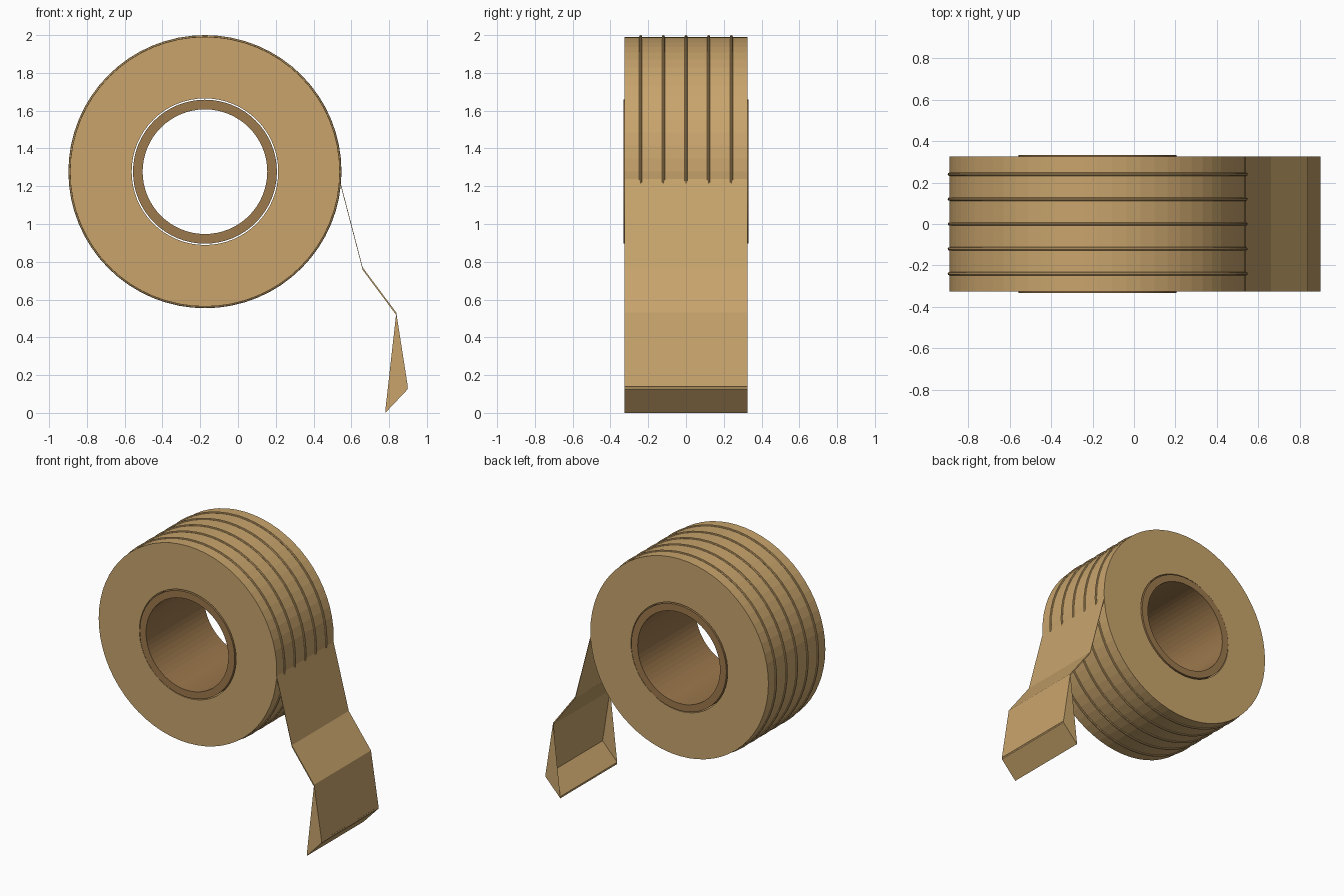
import bpy, bmesh, math
from mathutils import Matrix

if "Cube" in bpy.data.objects:
    bpy.data.objects.remove(bpy.data.objects["Cube"])

CENTRE = (-0.175, 0, 1.277)
SIDES = 64
HALF_WIDTH = 0.326


def make_material(name, srgb):
    colour = [((c / 255 + 0.055) / 1.055) ** 2.4 for c in srgb] + [1]
    mat = bpy.data.materials.new(name)
    mat.use_nodes = True
    mat.diffuse_color = colour
    mat.node_tree.nodes["Principled BSDF"].inputs["Base Color"].default_value = colour
    return mat


tan = make_material("tape tan", (200, 164, 108))
brown = make_material("core brown", (156, 120, 76))


def finish(bm, name, mat, location=(0, 0, 0)):
    bmesh.ops.recalc_face_normals(bm, faces=bm.faces)
    mesh = bpy.data.meshes.new(name)
    bm.to_mesh(mesh)
    bm.free()
    mesh.materials.append(mat)
    obj = bpy.data.objects.new(name, mesh)
    obj.location = location
    bpy.context.collection.objects.link(obj)
    return obj


def lathe(name, mat, profile, location):
    """Spin a closed profile of (radius, y) points around the y axis."""
    bm = bmesh.new()
    verts = [bm.verts.new((r, y, 0)) for r, y in profile]
    edges = [bm.edges.new((v, verts[i - 1])) for i, v in enumerate(verts)]
    bmesh.ops.spin(bm, geom=verts + edges, cent=(0, 0, 0), axis=(0, 1, 0),
                   angle=math.tau, steps=SIDES, use_duplicate=False)
    bmesh.ops.remove_doubles(bm, verts=bm.verts, dist=0.0001)
    return finish(bm, name, mat, location)


def tube(name, mat, inner, outer, half):
    profile = [(inner, -half), (outer, -half), (outer, half), (inner, half)]
    return lathe(name, mat, profile, CENTRE)


# Wound tape and the cardboard core inside it, with a hairline gap between
tube("tape_roll", tan, 0.388, 0.714, HALF_WIDTH)
tube("inner_core", brown, 0.33, 0.381, 0.332)

# Thin raised bands around the roll
band = [(0.715 + 0.008 * math.cos(a), 0.008 * math.sin(a))
        for a in (i * math.tau / 8 for i in range(8))]
for i in range(5):
    y = (i - 2) * 0.12
    lathe(f"winding_band_{i + 1}", tan, band, (CENTRE[0], y, CENTRE[2]))

# Loose tape end: a folded strip hanging from the roll
path = [(0.538, 1.225), (0.66, 0.757), (0.838, 0.518), (0.899, 0.126), (0.78, 0)]
thickness = 0.013
bm = bmesh.new()
outline = path + [(x, z + thickness) for x, z in reversed(path)]
side = bm.faces.new([bm.verts.new((x, -HALF_WIDTH, z)) for x, z in outline])
swept = bmesh.ops.extrude_face_region(bm, geom=[side], use_keep_orig=True)
bmesh.ops.translate(bm, vec=(0, 2 * HALF_WIDTH, 0),
                    verts=[g for g in swept["geom"] if isinstance(g, bmesh.types.BMVert)])
finish(bm, "loose_tape_end", tan)
